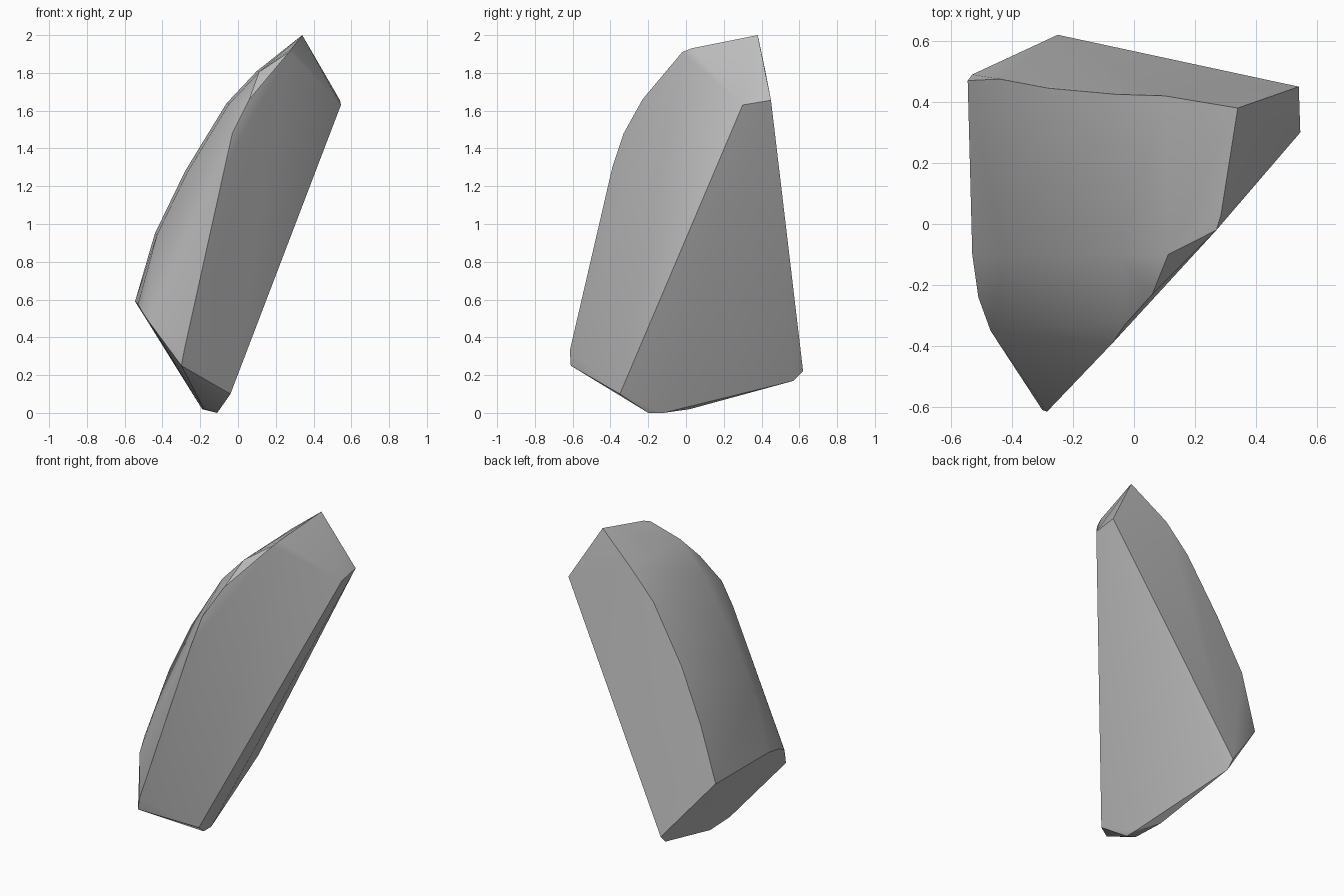
import bpy
import bmesh
import math
from mathutils import Vector

# Remove the default cube only
default_cube = bpy.data.objects.get("Cube")
if default_cube:
    bpy.data.objects.remove(default_cube, do_unlink=True)


def make_material(name, colour):
    material = bpy.data.materials.new(name)
    material.use_nodes = True
    material.diffuse_color = colour
    material.node_tree.nodes["Principled BSDF"].inputs["Base Color"].default_value = colour
    return material


def hull_object(name, points, material):
    """Wrap a convex skin round the guide points."""
    mesh = bpy.data.meshes.new(name)
    bm = bmesh.new()
    for point in points:
        bm.verts.new(point)
    result = bmesh.ops.convex_hull(bm, input=bm.verts[:])
    loose = {item for item in result["geom_interior"] + result["geom_unused"]
             if isinstance(item, bmesh.types.BMVert)}
    bmesh.ops.delete(bm, geom=list(loose), context="VERTS")
    bmesh.ops.dissolve_limit(bm, angle_limit=math.radians(1), verts=bm.verts[:], edges=bm.edges[:])
    bmesh.ops.recalc_face_normals(bm, faces=bm.faces[:])
    bm.to_mesh(mesh)
    bm.free()
    mesh.materials.append(material)
    obj = bpy.data.objects.new(name, mesh)
    bpy.context.collection.objects.link(obj)
    return obj


# Slanted cap at the top
cap = [(.34, .38, 2), (.54, .45, 1.655), (.545, .3, 1.63), (.285, .03, 1.93), (.27, -.02, 1.91)]

# Sharp ridge down the front, from the foot to the cap
front_ridge = [(-.3, -.61, .25), (-.285, -.615, .33), (-.07, -.39, 1.3),
               (-.03, -.33, 1.48), (.06, -.23, 1.66)]

# Rounded outer side: the back edge, and a copy drawn slightly inwards
back_edge = [(-.44, .475, .95), (-.28, .445, 1.28), (-.06, .425, 1.64), (.1, .42, 1.81)]
middle_rib = [Vector((x + .012, -.1, z - .005)) for x, y, z in back_edge]

# Lower rim where the rounded side meets the foot
lower_rim = [(-.53, .49, .57), (-.545, .47, .59), (-.53, -.1, .575),
             (-.51, -.24, .54), (-.47, -.35, .48)]

# Narrow foot along the ground
foot = [(-.04, -.35, .1), (-.11, -.2, 0), (-.18, -.2, .02), (-.11, -.12, 0),
        (-.19, .02, .02), (-.25, .57, .17), (-.25, .62, .22)]

stone_grey = make_material("stone grey", (.5, .5, .5, 1))
rock = hull_object("rock", cap + front_ridge + back_edge + middle_rib + lower_rim + foot, stone_grey)

# Smooth the gentle curves, keep the main edges crisp
bpy.ops.object.select_all(action="DESELECT")
rock.select_set(True)
bpy.context.view_layer.objects.active = rock
bpy.ops.object.shade_smooth_by_angle(angle=math.radians(30))
